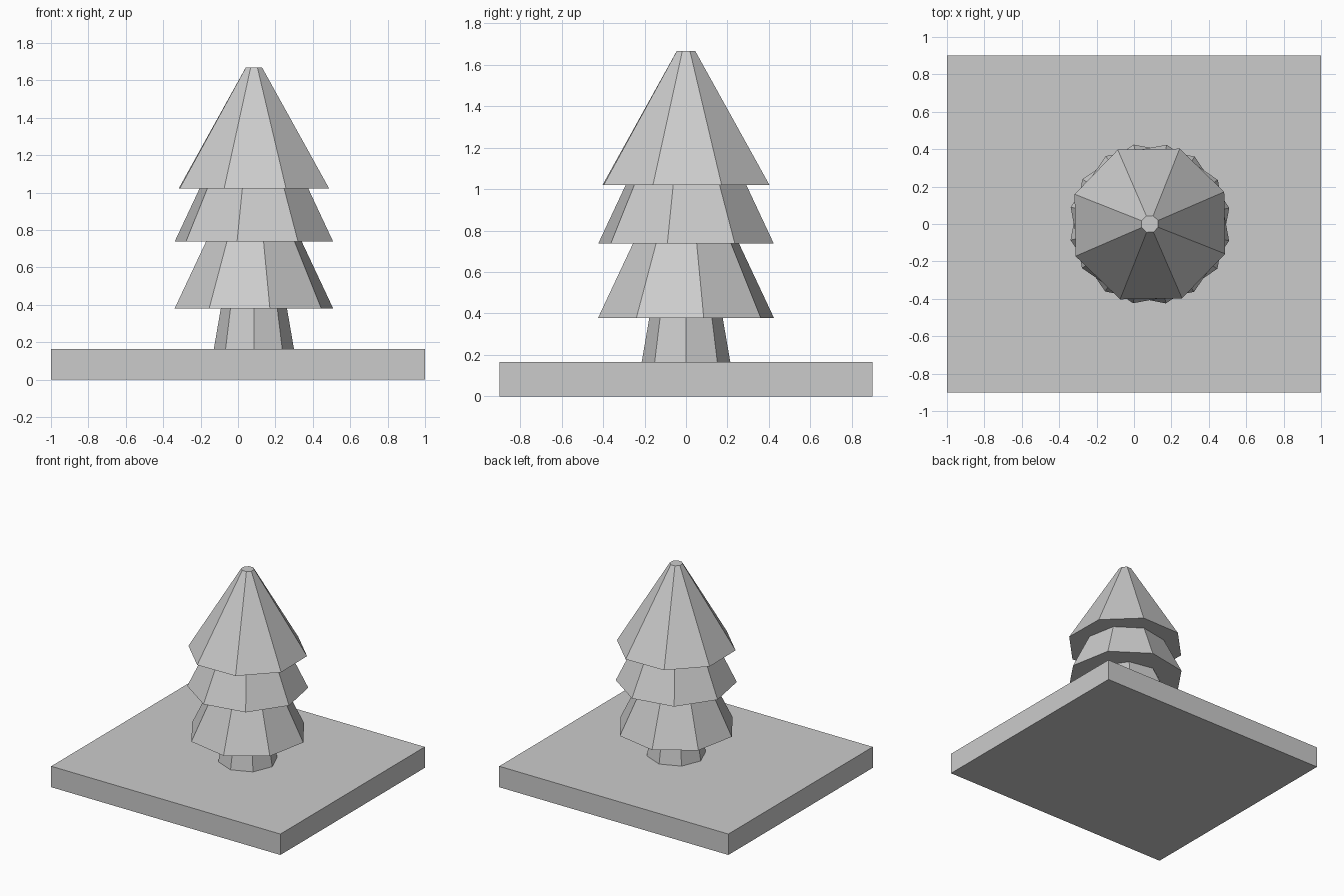
import bpy
from math import radians

if "Cube" in bpy.data.objects:
    bpy.data.objects.remove(bpy.data.objects["Cube"])

TREE_X = 0.085


def tapered(name, r_bottom, r_top, z0, z1, turn):
    """Eight-sided tapered segment of the tree between two heights."""
    bpy.ops.mesh.primitive_cone_add(
        vertices=8, radius1=r_bottom, radius2=r_top, depth=z1 - z0,
        location=(TREE_X, 0, (z0 + z1) / 2), rotation=(0, 0, radians(turn)))
    bpy.context.object.name = name


# Ground slab
bpy.ops.mesh.primitive_cube_add(size=1, location=(0, 0, 0.0825))
slab = bpy.context.object
slab.name = "ground_slab"
slab.scale = (2.0, 1.8, 0.165)

# Trunk
tapered("trunk", 0.214, 0.177, 0.165, 0.38, 0)

# Foliage tiers, each twisted differently; the middle one runs up into the top
tapered("lower_foliage", 0.433, 0.261, 0.379, 0.738, 11.4)
tapered("middle_foliage", 0.433, 0.261, 0.738, 1.097, 33)
tapered("top_foliage", 0.433, 0.0475, 1.021, 1.668, 23.4)
